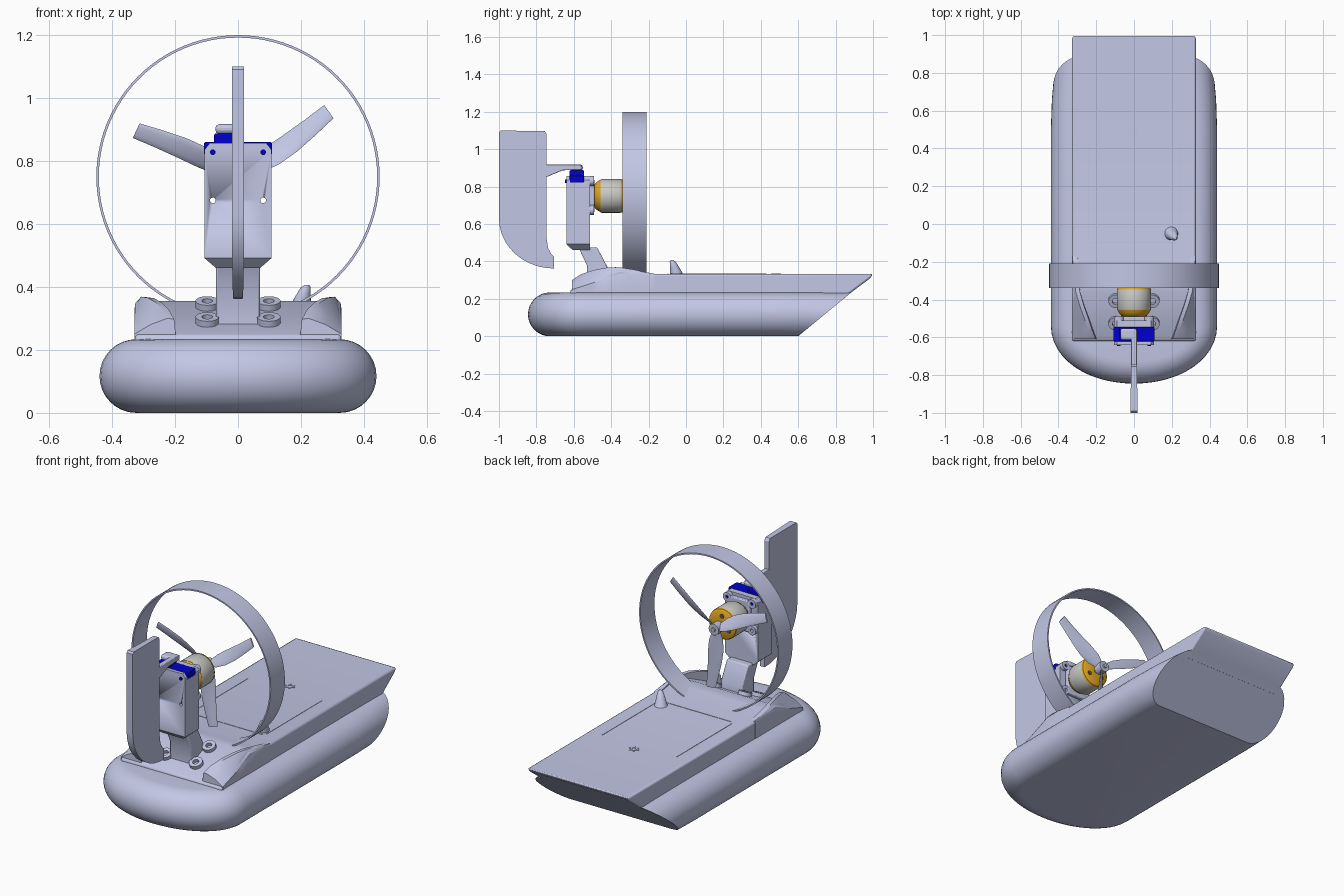
import bpy, bmesh, math
from mathutils import Matrix, Vector

cube = bpy.data.objects.get("Cube")
if cube:
    bpy.data.objects.remove(cube, do_unlink=True)


def material(name, rgb):
    m = bpy.data.materials.new(name)
    m.use_nodes = True
    m.diffuse_color = (*rgb, 1)
    m.node_tree.nodes["Principled BSDF"].inputs["Base Color"].default_value = (*rgb, 1)
    return m


HULL = material("pale lavender grey", (0.54, 0.57, 0.78))
GOLD = material("gold", (0.75, 0.38, 0.015))
SILVER = material("silver", (0.58, 0.58, 0.55))
BLUE = material("blue", (0.0, 0.0, 0.6))
DARK = material("dark bronze", (0.12, 0.09, 0.04))
ALONG_Y = Matrix.Rotation(-math.pi / 2, 4, 'X')


def finish(name, bm, mat, bevel=0.0, segments=2):
    bmesh.ops.recalc_face_normals(bm, faces=bm.faces)
    me = bpy.data.meshes.new(name)
    bm.to_mesh(me)
    bm.free()
    me.materials.append(mat)
    me.polygons.foreach_set("use_smooth", [True] * len(me.polygons))
    me.set_sharp_from_angle(angle=math.radians(32))
    ob = bpy.data.objects.new(name, me)
    bpy.context.collection.objects.link(ob)
    if bevel:
        mod = ob.modifiers.new("rounded edges", 'BEVEL')
        mod.width, mod.segments = bevel, segments
        mod.limit_method, mod.angle_limit = 'ANGLE', math.radians(40)
    return ob


def loft_mesh(rings, cyclic=False):
    """Skin a run of equal rings; cap the ends unless it closes on itself."""
    bm = bmesh.new()
    vs = [[bm.verts.new(p) for p in ring] for ring in rings]
    n = len(vs[0])
    pairs = list(zip(vs, vs[1:])) + ([(vs[-1], vs[0])] if cyclic else [])
    for a, b in pairs:
        for i in range(n):
            j = (i + 1) % n
            bm.faces.new((a[i], a[j], b[j], b[i]))
    if not cyclic:
        bm.faces.new(vs[0])
        bm.faces.new(vs[-1])
    return bm


def loft(name, rings, mat, bevel=0.0, cyclic=False, segments=2):
    return finish(name, loft_mesh(rings, cyclic), mat, bevel, segments)


def side_prism(name, yz, x0, x1, mat, bevel=0.0, segments=2):
    return loft(name, [[(x, y, z) for y, z in yz] for x in (x0, x1)], mat, bevel, False, segments)


def box(name, x0, x1, y0, y1, z0, z1, mat, bevel=0.0):
    return side_prism(name, [(y0, z0), (y1, z0), (y1, z1), (y0, z1)], x0, x1, mat, bevel)


def lathe(name, centre, profile, mat, turn=Matrix(), sides=32, cyclic=False):
    rings = []
    for r, h in profile:
        ring = []
        for i in range(sides):
            a = math.tau * i / sides
            ring.append(turn @ Vector((r * math.cos(a), r * math.sin(a), h)) + Vector(centre))
        rings.append(ring)
    return loft(name, rings, mat, cyclic=cyclic)


def washer(name, centre, r_in, r_out, h, mat, turn=Matrix(), sides=24):
    profile = [(r_out, 0), (r_out, h), (r_in, h), (r_in, 0)]
    return lathe(name, centre, profile, mat, turn, sides, True)


# Inflated skirt: core outline offset by a half-round section, bow cut on a slant
R = 0.117
half = [(0.323 * math.sin(t * math.pi / 28), -0.54 - 0.188 * math.cos(t * math.pi / 28))
        for t in range(15)]
half += [(0.323, 0.5), (0.318, 0.65), (0.305, 0.8), (0.28, 1.15)]
core = half + [(-x, y) for x, y in reversed(half[1:])]
normals = []
for i, p in enumerate(core):
    before, after = Vector(core[i - 1]), Vector(core[(i + 1) % len(core)])
    d = (after - before).normalized()
    normals.append((d.y, -d.x))
rings = []
for k in range(17):
    a = math.pi * (k / 16 - 0.5)
    off, z = R * math.cos(a), R + R * math.sin(a)
    rings.append([(x + nx * off, y + ny * off, z) for (x, y), (nx, ny) in zip(core, normals)])
bm = loft_mesh(rings)
bmesh.ops.bisect_plane(bm, geom=bm.verts[:] + bm.edges[:] + bm.faces[:], plane_co=(0, 0.6, 0),
                       plane_no=Vector((0, 0.33, -0.4)).normalized(), clear_outer=True)
bmesh.ops.holes_fill(bm, edges=[e for e in bm.edges if e.is_boundary], sides=0)
finish("skirt", bm, HULL)

# Deck with sloping engine floor at the stern
side_prism("deck", [(-0.62, 0.2), (-0.62, 0.245), (-0.36, 0.355), (-0.29, 0.348), (-0.2, 0.333),
                    (1.0, 0.333), (0.985, 0.31), (0.885, 0.235), (0.843, 0.2)],
           -0.327, 0.327, HULL, 0.01)

# Swept fairings either side of the engine floor: y, crest x, crest z, shoulder z
stations = [(-0.61, 0.225, 0.3, 0.25), (-0.56, 0.243, 0.332, 0.265), (-0.5, 0.263, 0.352, 0.285),
            (-0.43, 0.288, 0.366, 0.31), (-0.36, 0.308, 0.369, 0.326),
            (-0.28, 0.318, 0.357, 0.332), (-0.17, 0.32, 0.333, 0.325)]
for s, side in ((1, "left"), (-1, "right")):
    rings = []
    for y, xc, zc, zs in stations:
        section = [(0.329, 0.225), (0.329, zs), ((0.329 + xc) / 2, (zs + zc) / 2 + 0.006),
                   (xc, zc), (xc - 0.022, zc - 0.002), (xc - 0.03, 0.225)]
        rings.append([(s * x, y, z) for x, z in section])
    loft(side + "_fairing", rings, HULL)

# Deck details: hatch seam, vent and small horn
for s, side in ((1, "left"), (-1, "right")):
    box(side + "_hatch_seam", s * 0.24 - 0.003, s * 0.24 + 0.003, -0.08, 0.43, 0.33, 0.335, HULL)
box("rear_hatch_seam", -0.225, 0.225, -0.1, -0.094, 0.33, 0.335, HULL)
washer("vent_ring", (0, 0.48, 0.33), 0.012, 0.02, 0.006, HULL)
for i in range(6):
    a = math.tau * i / 6
    lathe("vent_tooth", (0.025 * math.cos(a), 0.48 + 0.025 * math.sin(a), 0.33),
          [(0.005, 0), (0.005, 0.006)], HULL, sides=8)
horn = []
for r, dx, dy, z in ((0.036, 0, 0, 0.33), (0.026, 0.008, -0.01, 0.365),
                     (0.016, 0.018, -0.021, 0.398), (0.007, 0.022, -0.025, 0.407)):
    horn.append([(0.197 + dx + r * math.cos(math.tau * i / 20),
                  -0.05 + dy + r * math.sin(math.tau * i / 20), z) for i in range(20)])
loft("deck_horn", horn, HULL)

# Duct ring
washer("duct_ring", (0, -0.34, 0.75), 0.442, 0.45, 0.13, HULL, ALONG_Y, 96)

# Leaning strut and its mounting feet
side_prism("strut", [(-0.575, 0.475), (-0.475, 0.475), (-0.42, 0.37), (-0.42, 0.3),
                     (-0.53, 0.27), (-0.53, 0.38)], -0.07, 0.07, HULL, 0.006)
slope = Matrix.Rotation(math.atan2(0.11, 0.26), 4, 'X')
for s in (1, -1):
    for y in (-0.4, -0.52):
        floor = 0.245 + (y + 0.62) * 0.423
        washer("strut_foot", (s * 0.098, y, floor - 0.006), 0.017, 0.037, 0.026, HULL, slope)

# Engine housing with through holes
shape = [(0.46, 0.07, -0.605), (0.492, 0.107, -0.64), (0.835, 0.107, -0.64), (0.857, 0.09, -0.64)]
housing = loft("engine_housing", [[(-x, y, z), (x, y, z), (x, -0.512, z), (-x, -0.512, z)]
                                  for z, x, y in shape], HULL)
for s in (1, -1):
    cutter = lathe("hole_cutter", (s * 0.08, -0.7, 0.675), [(0.009, 0), (0.009, 0.3)],
                   HULL, ALONG_Y, 16)
    cutter.hide_render = True
    cutter.hide_viewport = True
    mod = housing.modifiers.new("hole", 'BOOLEAN')
    mod.operation, mod.object, mod.solver = 'DIFFERENCE', cutter, 'EXACT'
    # Bracket lugs and screws
    for z in (0.675, 0.83):
        washer("bracket_lug", (s * 0.08, -0.513, z), 0.009, 0.026, 0.022, HULL, ALONG_Y)
    lathe("servo_screw", (s * 0.08, -0.647, 0.828), [(0.009, 0), (0.009, 0.15)], BLUE, ALONG_Y, 12)
box("motor_bracket", -0.066, 0.066, -0.515, -0.49, 0.66, 0.84, HULL, 0.005)

# Servo
box("servo_body", -0.108, 0.108, -0.622, -0.545, 0.82, 0.86, BLUE, 0.004)
box("servo_gearbox", -0.076, -0.014, -0.622, -0.545, 0.85, 0.888, BLUE, 0.006)

# Rudder with curved heel, and its control arm
heel = [(-0.705 - 0.295 * math.sin(a * math.pi / 20), 0.63 - 0.268 * math.cos(a * math.pi / 20))
        for a in range(11)]
outline = heel + [(-1.0, 1.09), (-0.99, 1.1), (-0.755, 1.096), (-0.745, 1.08),
                  (-0.745, 0.52), (-0.737, 0.47), (-0.72, 0.44), (-0.705, 0.425)]
rudder = [[(s * (0.015 - 0.018 * (y + 0.745)), y, z) for y, z in outline] for s in (-1, 1)]
loft("rudder", rudder, HULL)
side_prism("rudder_arm", [(-0.76, 0.845), (-0.76, 0.917), (-0.56, 0.917), (-0.56, 0.89),
                          (-0.66, 0.887)], -0.015, 0.015, HULL, 0.003)
box("servo_horn", -0.072, 0.014, -0.615, -0.552, 0.886, 0.917, HULL, 0.012)

# Motor
motor = (0, 0, 0.75)
lathe("motor_base", motor, [(0.05, -0.495), (0.068, -0.485), (0.08, -0.47), (0.088, -0.453)],
      GOLD, ALONG_Y, 40)
lathe("motor_can", motor, [(0.088, -0.456), (0.09, -0.452), (0.09, -0.35), (0.088, -0.346)],
      SILVER, ALONG_Y, 40)
lathe("motor_cap", motor, [(0.09, -0.347), (0.087, -0.338), (0.075, -0.33), (0.02, -0.328)],
      GOLD, ALONG_Y, 40)
for i in range(3):
    a = math.tau * (i / 3 + 0.25)
    lathe("cap_hole", (0.05 * math.cos(a), -0.331, 0.75 + 0.05 * math.sin(a)),
          [(0.014, 0), (0.014, 0.004)], DARK, ALONG_Y, 16)
lathe("motor_shaft", motor, [(0.012, -0.34), (0.012, -0.245)], SILVER, ALONG_Y, 16)

# Three-bladed propeller
washer("propeller_hub", (0, -0.305, 0.75), 0.011, 0.032, 0.05, HULL, ALONG_Y)
for deg in (35, 155, 275):
    a = math.radians(deg)
    out = Vector((math.cos(a), 0, math.sin(a)))
    across = Vector((-math.sin(a), 0, math.cos(a)))
    rings = []
    for r, chord, pitch, sweep in ((0.022, 0.045, 45, 0), (0.07, 0.075, 42, -0.004),
                                   (0.13, 0.082, 33, -0.008), (0.2, 0.075, 25, -0.008),
                                   (0.28, 0.063, 19, -0.003), (0.355, 0.053, 15, 0.004)):
        p = math.radians(pitch)
        v = across * math.cos(p) + Vector((0, math.sin(p), 0))
        w = out.cross(v).normalized()
        centre = Vector((0, -0.28, 0.75)) + out * r + across * sweep
        rings.append([centre + v * (chord / 2 * math.cos(math.tau * i / 12))
                      + w * (0.005 * math.sin(math.tau * i / 12)) for i in range(12)])
    loft("propeller_blade", rings, HULL)
